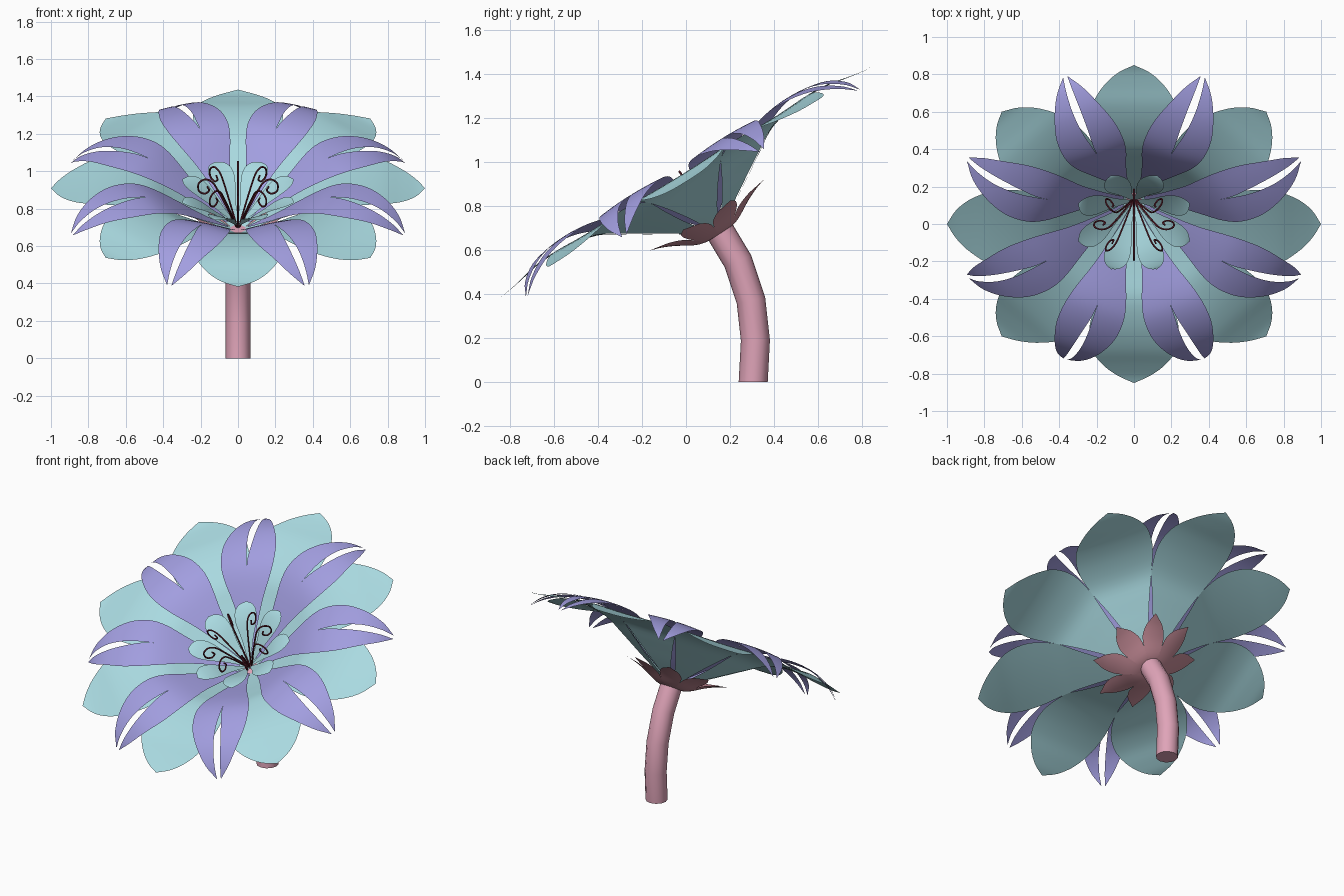
import bpy, bmesh, math
from mathutils import Matrix, Vector

cube = bpy.data.objects.get("Cube")
if cube:
    bpy.data.objects.remove(cube, do_unlink=True)

# The bloom is built around its own axis, then tipped towards the front
HEAD = Matrix.Translation((0, 0.142, 0.68)) @ Matrix.Rotation(math.radians(31.8), 4, 'X')
COUNT = 8
STEP = math.tau / COUNT


def material(name, colour):
    mat = bpy.data.materials.new(name)
    mat.use_nodes = True
    mat.diffuse_color = (*colour, 1)
    mat.node_tree.nodes["Principled BSDF"].inputs["Base Color"].default_value = (*colour, 1)
    return mat


TEAL = material("pale_teal", (0.40, 0.70, 0.75))
PURPLE = material("lavender", (0.36, 0.34, 0.74))
PINK = material("stem_pink", (0.74, 0.37, 0.48))
DUSKY = material("dusky_pink", (0.56, 0.26, 0.31))
RED = material("dark_red", (0.15, 0.02, 0.035))


def smooth_path(points, steps):
    """Catmull-Rom samples through points of any dimension."""
    pts = [Vector(p) for p in points]
    pts = [2 * pts[0] - pts[1]] + pts + [2 * pts[-1] - pts[-2]]
    out = []
    for a, b, c, d in zip(pts, pts[1:], pts[2:], pts[3:]):
        for i in range(steps):
            t = i / steps
            out.append(b + 0.5 * t * (c - a + t * (2 * a - 5 * b + 4 * c - d
                                                  + t * (3 * (b - c) + d - a))))
    return out + [pts[-2]]


def whorl(name, mat, profile, turn, cup=0.0, split=False, across=6):
    """Ring of petals; each profile point is radius, height, half width, slit half width."""
    bm = bmesh.new()
    samples = smooth_path(profile, 4)
    for k in range(COUNT):
        spin = Matrix.Rotation(k * STEP + turn, 3, 'Z')
        for side in ((1, -1) if split else (1,)):
            rows = []
            for r, h, w, slit in samples:
                w = max(w, slit, 0)
                inner = max(slit, 0) if split else -w
                row = []
                for j in range(across + 1):
                    s = inner + (w - inner) * j / across
                    row.append(bm.verts.new(spin @ Vector((r, s * side, h + cup * s * s))))
                rows.append(row)
            for low, high in zip(rows, rows[1:]):
                for j in range(across):
                    quad = (low[j], high[j], high[j + 1], low[j + 1])
                    bm.faces.new(quad if side > 0 else quad[::-1])
    bmesh.ops.remove_doubles(bm, verts=bm.verts, dist=0.0002)
    # All petals face up and inwards, towards the middle of the bloom
    flipped = [f for f in bm.faces if f.normal.z < 0]
    bmesh.ops.reverse_faces(bm, faces=flipped)
    mesh = bpy.data.meshes.new(name)
    bm.to_mesh(mesh)
    bm.free()
    for p in mesh.polygons:
        p.use_smooth = True
    mesh.materials.append(mat)
    obj = bpy.data.objects.new(name, mesh)
    bpy.context.collection.objects.link(obj)
    obj.matrix_world = HEAD
    return obj


def tubes(name, mat, paths, radius, resolution):
    """Round tubes along point paths, turned into one smooth mesh."""
    curve = bpy.data.curves.new(name, 'CURVE')
    curve.dimensions = '3D'
    curve.bevel_depth = radius
    curve.bevel_resolution = resolution
    curve.use_fill_caps = True
    for path in paths:
        spline = curve.splines.new('POLY')
        spline.points.add(len(path) - 1)
        for point, co in zip(spline.points, path):
            point.co = (*co, 1)
    curve.materials.append(mat)
    obj = bpy.data.objects.new(name, curve)
    bpy.context.collection.objects.link(obj)
    bpy.ops.object.select_all(action='DESELECT')
    obj.select_set(True)
    bpy.context.view_layer.objects.active = obj
    bpy.ops.object.convert(target='MESH')
    obj = bpy.context.object
    bpy.ops.object.shade_smooth_by_angle(angle=math.radians(50))
    return obj


# Broad outer petals
whorl("outer_petals", TEAL, [
    (0.03, 0.01, 0.012, 0), (0.20, 0.11, 0.068, 0), (0.35, 0.205, 0.135, 0),
    (0.47, 0.275, 0.195, 0), (0.62, 0.305, 0.238, 0), (0.76, 0.305, 0.228, 0),
    (0.87, 0.285, 0.17, 0), (0.95, 0.272, 0.09, 0), (1.0, 0.27, 0, 0)], 0, cup=0.1)

# Arching petals between them, each slit in two from the middle to the tip
whorl("split_petals", PURPLE, [
    (0.06, 0.045, 0.01, 0), (0.20, 0.135, 0.045, 0), (0.34, 0.235, 0.095, 0),
    (0.46, 0.31, 0.145, 0), (0.56, 0.345, 0.168, 0.002), (0.68, 0.35, 0.165, 0.016),
    (0.80, 0.325, 0.128, 0.022), (0.90, 0.27, 0.075, 0.018),
    (0.96, 0.21, 0.014, 0.012)], STEP / 2, cup=-0.3, split=True, across=4)

# Small petals in the middle
whorl("inner_petals", TEAL, [
    (0.02, 0.05, 0.008, 0), (0.12, 0.135, 0.035, 0), (0.20, 0.2, 0.065, 0),
    (0.26, 0.235, 0.066, 0), (0.30, 0.25, 0.04, 0), (0.32, 0.252, 0, 0)],
    STEP / 2, cup=1.0)

# Sepals under the bloom
whorl("sepals", DUSKY, [
    (0.01, -0.015, 0.01, 0), (0.09, -0.006, 0.04, 0), (0.18, 0.04, 0.068, 0),
    (0.25, 0.07, 0.055, 0), (0.30, 0.085, 0.022, 0), (0.33, 0.092, 0, 0)],
    STEP / 2, cup=1.5)

# Curled stamens
curl = smooth_path([(0.01, 0.03), (0.06, 0.15), (0.10, 0.24), (0.135, 0.305), (0.175, 0.325),
                    (0.21, 0.30), (0.21, 0.255), (0.18, 0.235), (0.155, 0.255),
                    (0.165, 0.28)], 4)
paths = [[(r * math.cos(k * STEP), r * math.sin(k * STEP), h) for r, h in curl]
         for k in range(COUNT)]
stamens = tubes("stamens", RED, paths, 0.005, 1)
stamens.matrix_world = HEAD

# Bent stem
stem = tubes("stem", PINK, [[(0, 0.305, 0), (0, 0.315, 0.19), (0, 0.295, 0.37),
                             (0, 0.235, 0.55), (0, 0.145, 0.70)]], 0.066, 4)
for v in stem.data.vertices:
    if v.co.z < 0.05:
        v.co.z = 0
